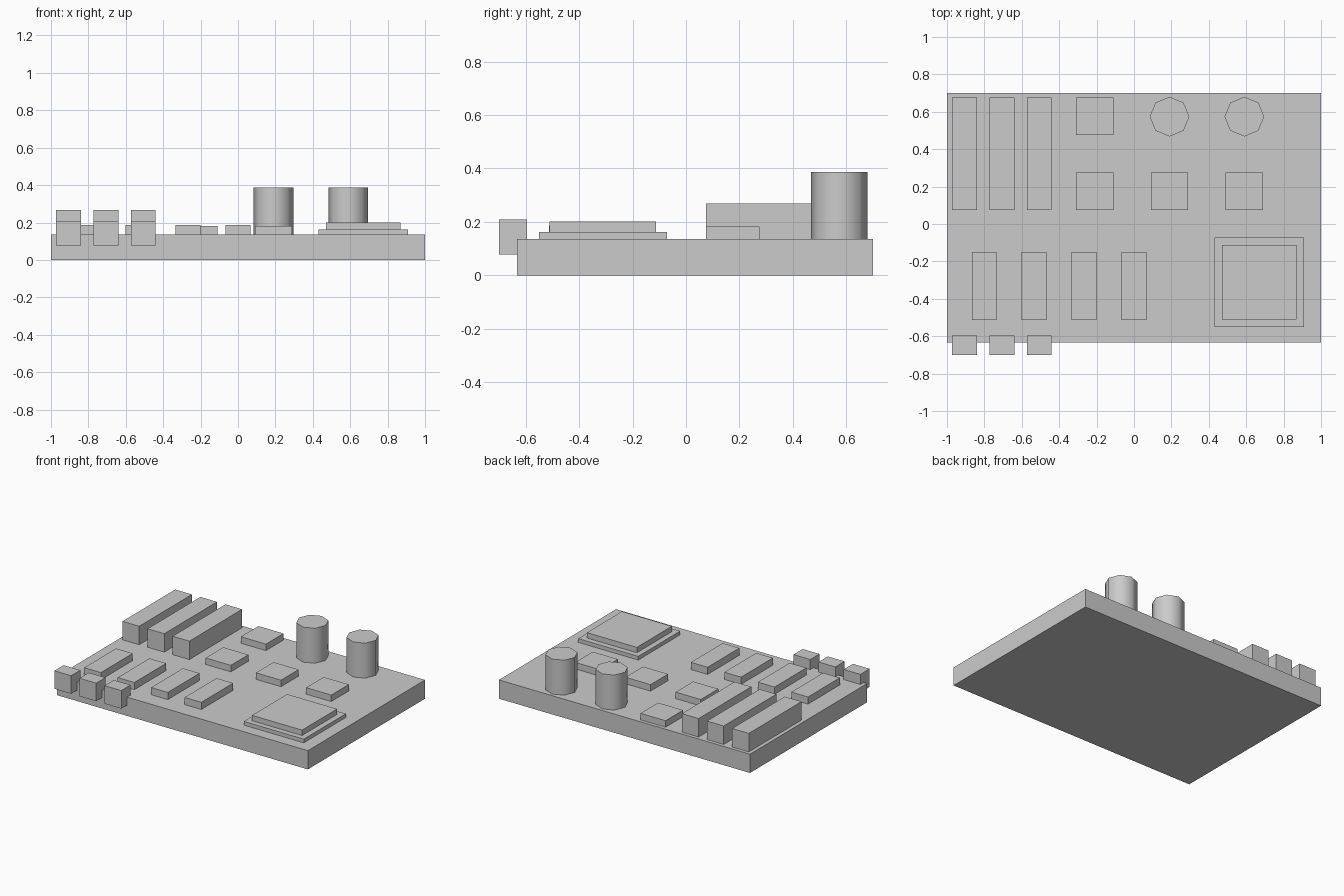
import bpy, math

if "Cube" in bpy.data.objects:
    bpy.data.objects.remove(bpy.data.objects["Cube"])

grey = bpy.data.materials.new("plain grey")
grey.diffuse_color = (0.6, 0.6, 0.6, 1)
grey.use_nodes = True
grey.node_tree.nodes["Principled BSDF"].inputs["Base Color"].default_value = grey.diffuse_color
TOP = 0.135  # upper face of the board


def box(name, x0, x1, y0, y1, z0, z1):
    bpy.ops.mesh.primitive_cube_add(size=1, location=((x0 + x1) / 2, (y0 + y1) / 2, (z0 + z1) / 2))
    ob = bpy.context.object
    ob.name = name
    ob.scale = (x1 - x0, y1 - y0, z1 - z0)
    bpy.ops.object.transform_apply(location=False, rotation=False, scale=True)
    ob.data.materials.append(grey)


def can(name, x, y, r, z0, z1):
    bpy.ops.mesh.primitive_cylinder_add(vertices=8, radius=r, depth=z1 - z0, location=(x, y, (z0 + z1) / 2))
    ob = bpy.context.object
    ob.name = name
    ob.data.materials.append(grey)
    bpy.ops.object.shade_smooth_by_angle(angle=math.radians(60))


# Board
box("board", -1, 1, -0.633, 0.70, 0, TOP)

# Long expansion slots at the back, with edge connectors in line at the front
for i in range(3):
    x = -0.973 + 0.2 * i
    box("expansion_slot", x, x + 0.133, 0.075, 0.675, TOP, 0.268)
    box("edge_connector", x, x + 0.133, -0.70, -0.595, 0.078, 0.208)

# Row of memory chips
for i in range(4):
    x = -0.867 + 0.2667 * i
    box("memory_chip", x, x + 0.133, -0.512, -0.15, TOP, 0.187)

# Small square chips
for x, y in ((-0.31, 0.475), (-0.31, 0.075), (0.09, 0.075), (0.49, 0.075)):
    box("square_chip", x, x + 0.2, y, y + 0.2, TOP, 0.182)

# Tall capacitors
for x in (0.19, 0.59):
    can("capacitor", x, 0.574, 0.106, TOP, 0.387)

# Stepped processor
box("processor_base", 0.431, 0.909, -0.55, -0.072, TOP, 0.162)
box("processor_lid", 0.47, 0.868, -0.511, -0.112, 0.162, 0.201)
